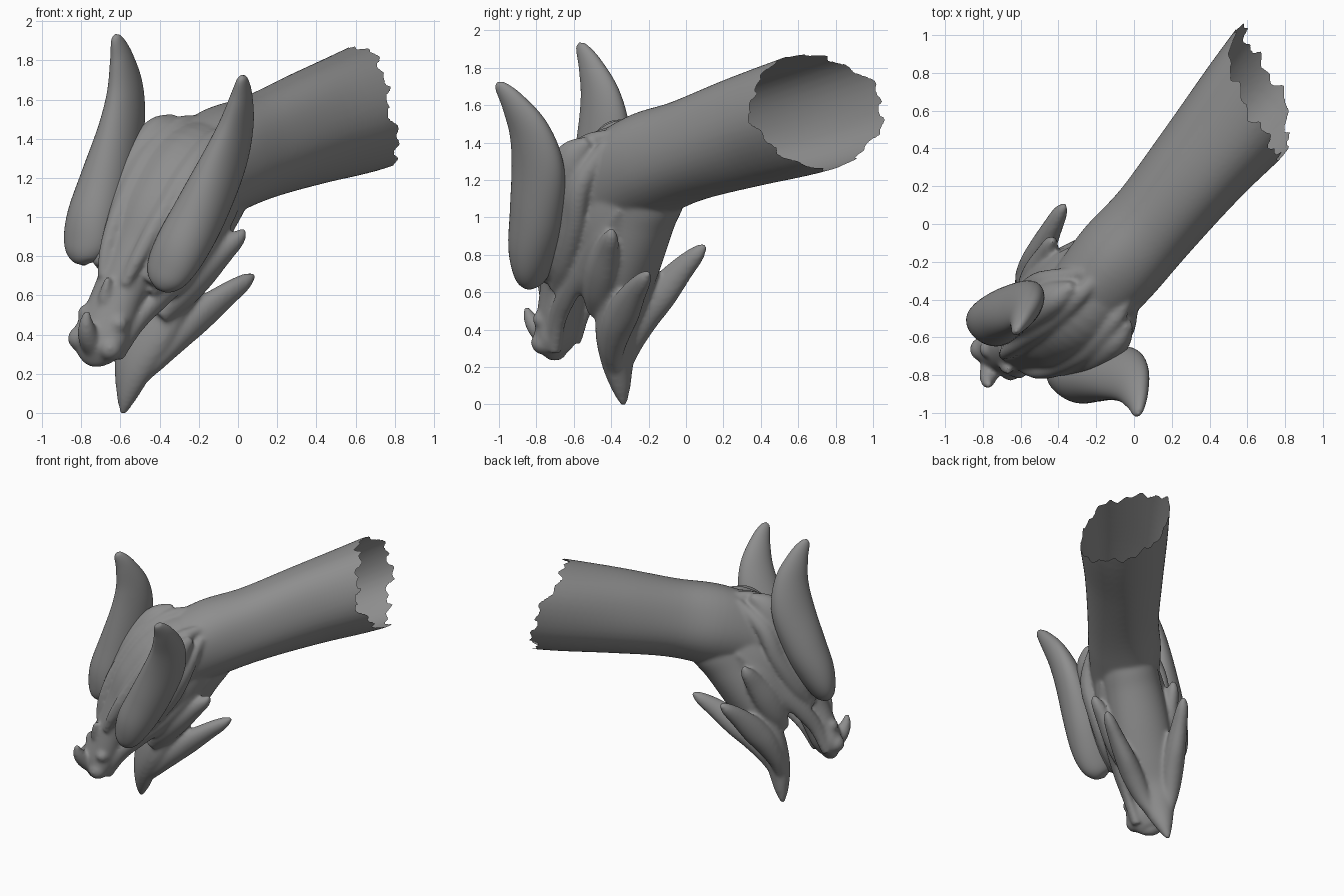
import bpy, bmesh, math
from mathutils import Vector, Matrix

# Tilted symmetry frame: s = sideways, f = toward the snout, u = upward
R = Vector((0.80, -0.54, -0.26)).normalized()
U = (Vector((0, 0, 1)) - R * R.z).normalized()
F = R.cross(U)
MID = -0.29
SIDES = 44


def world(p):
    return R * (p[0] + MID) + F * p[1] + U * p[2]


def local(w):
    return w.dot(R) - MID, w.dot(F), w.dot(U)


def spline(rows, steps=6):
    # Catmull-Rom resampling of control rows
    rows = [Vector(r) for r in rows]
    pts = [rows[0] * 2 - rows[1]] + rows + [rows[-1] * 2 - rows[-2]]
    out = []
    for i in range(1, len(pts) - 2):
        a, b, c, d = pts[i - 1:i + 3]
        for k in range(steps):
            t = k / steps
            out.append(0.5 * (2 * b + (c - a) * t + (2 * a - 5 * b + 4 * c - d) * t * t
                              + (3 * b - a - 3 * c + d) * t ** 3))
    return out + [rows[-1]]


def loft(bm, rows, sign=1, wave=0.0):
    # rows: (s, f, u, half width sideways, half depth)
    rows = spline(rows)
    rings = []
    for i, q in enumerate(rows):
        a, b = rows[max(i - 1, 0)], rows[min(i + 1, len(rows) - 1)]
        t = Vector((b[j] - a[j] for j in range(3))).normalized()
        side = (Vector((1, 0, 0)) - t * t.x).normalized()
        up = side.cross(t)
        ring = []
        for k in range(SIDES):
            an = 2 * math.pi * k / SIDES
            g = 1 + wave * (math.sin(5 * an + 0.12 * i) + 0.7 * math.sin(3 * an - 0.2 * i))
            p = Vector(q[:3]) + (side * math.cos(an) * max(q[3], 0.004)
                                 + up * math.sin(an) * max(q[4], 0.004)) * g
            ring.append(bm.verts.new(world((p.x * sign, p.y, p.z))))
        rings.append(ring)
    faces = [bm.faces.new(rings[0]), bm.faces.new(rings[-1])]
    for a, b in zip(rings, rings[1:]):
        for k in range(SIDES):
            n = (k + 1) % SIDES
            faces.append(bm.faces.new((a[k], a[n], b[n], b[k])))
    bmesh.ops.recalc_face_normals(bm, faces=faces)


def pair(bm, rows):
    for sign in (1, -1):
        loft(bm, rows, sign)


def ball(bm, p, r):
    bmesh.ops.create_uvsphere(bm, u_segments=16, v_segments=10, radius=r,
                              matrix=Matrix.Translation(world(p)))


grey = bpy.data.materials.new("dark_grey")
grey.diffuse_color = (0.27, 0.27, 0.27, 1)


def finish(name, bm):
    me = bpy.data.meshes.new(name)
    bm.to_mesh(me)
    bm.free()
    me.materials.append(grey)
    ob = bpy.data.objects.new(name, me)
    bpy.context.collection.objects.link(ob)
    me.polygons.foreach_set("use_smooth", [True] * len(me.polygons))
    return ob


bm = bmesh.new()
# neck
loft(bm, [(0.05, -1.45, 1.70, .33, .33), (0.05, -0.95, 1.56, .315, .325),
          (0.03, -0.49, 1.445, .27, .30), (0.02, -0.08, 1.335, .245, .275),
          (0, 0.21, 1.25, .25, .285), (0, 0.48, 1.14, .23, .27)], wave=0.012)
# skull and upper snout
loft(bm, [(0, 0.22, 1.24, .20, .24), (0, 0.48, 1.16, .24, .27), (0, 0.66, 0.98, .22, .23),
          (0, 0.78, 0.78, .18, .165), (0, 0.87, 0.60, .14, .12), (0, 0.93, 0.43, .14, .11),
          (0, 0.97, 0.30, .15, .10), (0, 0.975, 0.21, .10, .06), (0, 0.96, 0.175, .02, .02)])
# lower jaw and throat
loft(bm, [(0, 0.605, -0.085, .015, .015), (0, 0.605, 0.02, .06, .05), (0, 0.60, 0.17, .115, .075),
          (0, 0.57, 0.34, .17, .09), (0, 0.50, 0.52, .19, .12), (0, 0.41, 0.74, .20, .16),
          (0, 0.34, 0.95, .20, .21), (0, 0.28, 1.12, .19, .25), (0, 0.25, 1.22, .12, .15)])
# jaw spikes growing out of the jaw edge
pair(bm, [(.05, .60, .10, .03, .03), (.10, .555, .24, .06, .06), (.145, .475, .38, .075, .085),
          (.185, .38, .49, .07, .09), (.23, .27, .60, .055, .07),
          (.265, .17, .685, .04, .045), (.28, .12, .73, .015, .015)])
pair(bm, [(.10, .62, .46, .05, .05), (.15, .56, .58, .07, .09), (.195, .49, .70, .07, .095),
          (.24, .40, .83, .055, .07), (.275, .335, .92, .04, .045), (.29, .31, .97, .015, .015)])
# cheek filling between skull and jaw
pair(bm, [(.08, .62, .58, .06, .06), (.13, .57, .74, .09, .12), (.16, .48, .93, .09, .15),
          (.14, .36, 1.12, .08, .14), (.10, .25, 1.25, .05, .06)])
# brow mass joining the horns to the skull
pair(bm, [(.13, .87, .66, .06, .05), (.17, .82, .78, .10, .09), (.19, .74, .96, .11, .13),
          (.20, .64, 1.17, .10, .14), (.20, .55, 1.34, .08, .10), (.18, .45, 1.43, .03, .03)])
# upper lip, cheek and brow ridges
pair(bm, [(.10, .93, .24, .035, .035), (.13, .86, .42, .035, .05), (.165, .75, .57, .04, .06),
          (.20, .60, .72, .04, .06), (.22, .46, .90, .035, .05), (.20, .30, 1.05, .02, .02)])
pair(bm, [(.14, .83, .60, .04, .04), (.21, .71, .76, .045, .06), (.255, .58, .98, .045, .06),
          (.25, .50, 1.20, .05, .06), (.16, .36, 1.40, .03, .03)])
pair(bm, [(.07, .96, .62, .03, .03), (.10, .93, .78, .04, .04), (.12, .85, .98, .05, .05),
          (.13, .70, 1.23, .06, .06), (.12, .50, 1.40, .05, .05), (.10, .28, 1.45, .02, .02)])
# nostrils and nose horns
for s in (1, -1):
    ball(bm, (.095 * s, 1.00, .29), .065)
    ball(bm, (.10 * s, .98, .42), .05)
loft(bm, [(0, .98, .26, .07, .07), (0, 1.07, .32, .055, .055), (0, 1.12, .39, .04, .04),
          (0, 1.14, .46, .015, .015)])
loft(bm, [(0, .93, .42, .05, .06), (0, .99, .53, .04, .05), (0, 1.02, .64, .015, .015)])
body = finish("head_and_neck", bm)

# fuse the parts into one smooth skin
rem = body.modifiers.new("fuse", 'REMESH')
rem.mode = 'VOXEL'
rem.voxel_size = 0.012
smo = body.modifiers.new("soften", 'SMOOTH')
smo.factor = 0.5
smo.iterations = 12
bpy.context.view_layer.objects.active = body
body.select_set(True)
for m in ("fuse", "soften"):
    bpy.ops.object.modifier_apply(modifier=m)

# torn open end of the neck
bm = bmesh.new()
bm.from_mesh(body.data)
gone = []
for v in bm.verts:
    s, f, u = local(v.co)
    if f > -0.4:
        continue
    an = math.atan2(u - 1.56, s - 0.05)
    rag = 0.03 * math.sin(3 * an + 1) + 0.02 * math.sin(8 * an) + 0.018 * math.sin(19 * an)
    if f < -0.955 + 0.6 * (s - 0.05) + 0.52 * (u - 1.56) + rag:
        gone.append(v)
bmesh.ops.delete(bm, geom=gone, context='VERTS')
edge = [v for v in bm.verts if v.is_boundary]
for _ in range(3):
    bmesh.ops.smooth_vert(bm, verts=edge, factor=0.5,
                          use_axis_x=True, use_axis_y=True, use_axis_z=True)
bm.to_mesh(body.data)
bm.free()
body.data.polygons.foreach_set("use_smooth", [True] * len(body.data.polygons))
if not body.data.materials:
    body.data.materials.append(grey)

# large horns with bulging bases
for name, sign in (("right_horn", 1), ("left_horn", -1)):
    bm = bmesh.new()
    loft(bm, [(.235, .905, .64, .01, .01), (.245, .90, .67, .08, .06), (.26, .88, .74, .125, .095),
              (.28, .84, .87, .14, .13), (.30, .77, 1.06, .13, .15), (.325, .70, 1.32, .10, .155),
              (.35, .70, 1.52, .075, .125), (.38, .755, 1.69, .05, .075),
              (.40, .81, 1.79, .025, .035), (.405, .822, 1.815, .004, .004)], sign)
    finish(name, bm)
